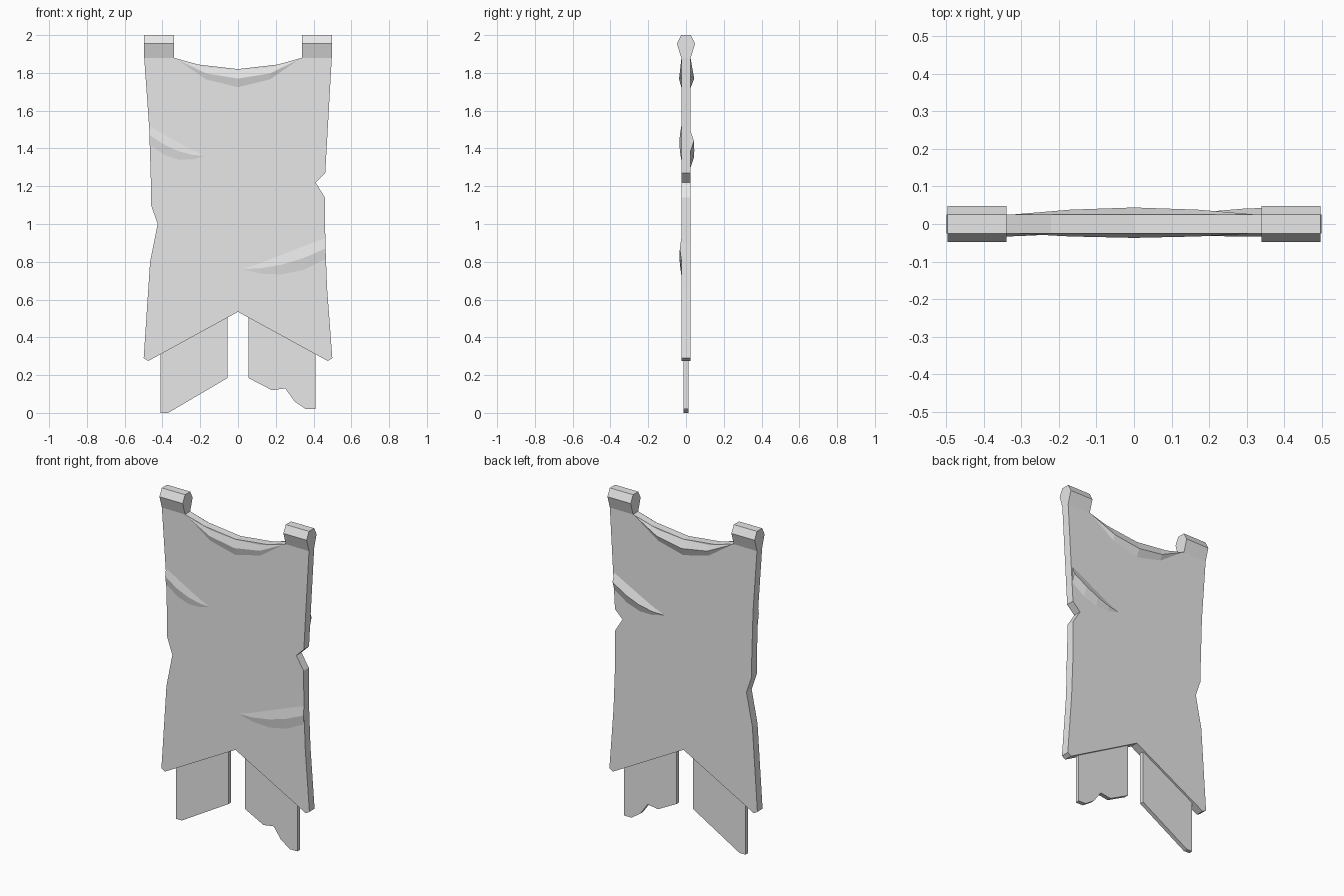
import bpy
import bmesh
from math import sin, pi

cube = bpy.data.objects.get("Cube")
if cube:
    bpy.data.objects.remove(cube, do_unlink=True)

colour = (0.8, 0.8, 0.8, 1)
grey = bpy.data.materials.new("plain_grey")
grey.use_nodes = True
grey.diffuse_color = colour
grey.node_tree.nodes["Principled BSDF"].inputs["Base Color"].default_value = colour

THICK = 0.025   # half thickness of the cloth
SHOULDER = 1.88  # height where the hanging loops begin
NECK = 0.34     # half width of the sagging top edge
FRONT, BACK = -1, 1


def loft(name, rings):
    """Join closed rings of points into a capped solid."""
    bm = bmesh.new()
    rows = [[bm.verts.new(point) for point in ring] for ring in rings]
    for row, following in zip(rows, rows[1:]):
        for i in range(len(row)):
            bm.faces.new((row[i - 1], row[i], following[i], following[i - 1]))
    bm.faces.new(rows[0])
    bm.faces.new(rows[-1])
    bmesh.ops.remove_doubles(bm, verts=bm.verts[:], dist=0.0001)
    bmesh.ops.recalc_face_normals(bm, faces=bm.faces[:])
    mesh = bpy.data.meshes.new(name)
    bm.to_mesh(mesh)
    bm.free()
    mesh.materials.append(grey)
    bpy.context.collection.objects.link(bpy.data.objects.new(name, mesh))


def slab(name, outline, half):
    """Extrude a front outline evenly through y."""
    loft(name, [[(x, y, z) for x, z in outline] for y in (-half, half)])


def half_width(z):
    """The cloth is gently waisted around the middle."""
    return 0.46 + 0.06 * (z - 1.1) ** 2


def torn_edge(side, heights, tear, depth):
    """Side edge from top to bottom, nicked inward at the tear height."""
    return [(side * (half_width(z) - (depth if z == tear else 0)), z) for z in heights]


def fold(name, facing, tip, end, sag, width, height, spread):
    """Raised crease hanging between two points; spread 1 closes both ends."""
    base = facing * THICK * 0.96
    rings = []
    for step in range(5):
        t = step / 4
        swell = sin(pi * t * spread)
        x = tip[0] + (end[0] - tip[0]) * t
        z = tip[1] + (end[1] - tip[1]) * t - sag * 4 * t * (1 - t)
        rise = swell * width / 2
        ridge = base + facing * height * swell
        rings.append([(x, base, z + rise), (x, ridge, z), (x, base, z - rise)])
    loft(name, rings)


# Cloth with torn sides, notched hem and sagging top
right_side = torn_edge(-1, (SHOULDER, 1.5, 1.2, 1.1, 1, 0.8, 0.29), 1, 0.035)
left_side = torn_edge(1, (SHOULDER, 1.27, 1.22, 1.14, 0.9, 0.66, 0.29), 1.22, 0.05)
hem = [(-0.475, 0.275), (0, 0.535), (0.475, 0.275)]
neckline = [(NECK * k, SHOULDER - 0.06 * (1 - k * k)) for k in (1, 0.65, 0, -0.65, -1)]
slab("cloth", right_side + hem + left_side[::-1] + neckline, THICK)

# Hanging loops: a six-sided section run along x at each top corner
half_loop = [(THICK, SHOULDER), (0.048, 1.955), (THICK, 2)]
section = half_loop + [(-y, z) for y, z in reversed(half_loop)]
for name, side in (("right_loop", -1), ("left_loop", 1)):
    loft(name, [[(side * x, y, z) for y, z in section]
                for x in (NECK, half_width(SHOULDER))])

# Thin strips below the hem, one cut on a slant and one ragged
strip_tops = [(0.41, 0.33), (0.055, 0.52)]
slant = [(0.055, 0.185), (0.37, 0), (0.41, 0)]
ragged = [(0.055, 0.185), (0.18, 0.12), (0.25, 0.13), (0.3, 0.06), (0.36, 0.02), (0.41, 0.02)]
slab("right_strip", [(-x, z) for x, z in strip_tops + slant], THICK / 2)
slab("left_strip", strip_tops + ragged, THICK / 2)

# Sagging folds under the top edge, front and back
for name, facing, height in (("front_top_fold", FRONT, 0.013), ("back_top_fold", BACK, 0.02)):
    fold(name, facing, (-NECK, SHOULDER), (NECK, SHOULDER), 0.11, 0.1, height, 1)

# Creases running in from the side edges
for name, facing, side, tip, end_z, width, height in (
        ("front_upper_crease", FRONT, -1, (-0.16, 1.36), 1.47, 0.12, 0.01),
        ("front_lower_crease", FRONT, 1, (0, 0.76), 0.87, 0.14, 0.01),
        ("back_upper_crease", BACK, 1, (0.12, 1.32), 1.44, 0.12, 0.02)):
    fold(name, facing, tip, (side * half_width(end_z), end_z), 0.03, width, height, 0.65)
